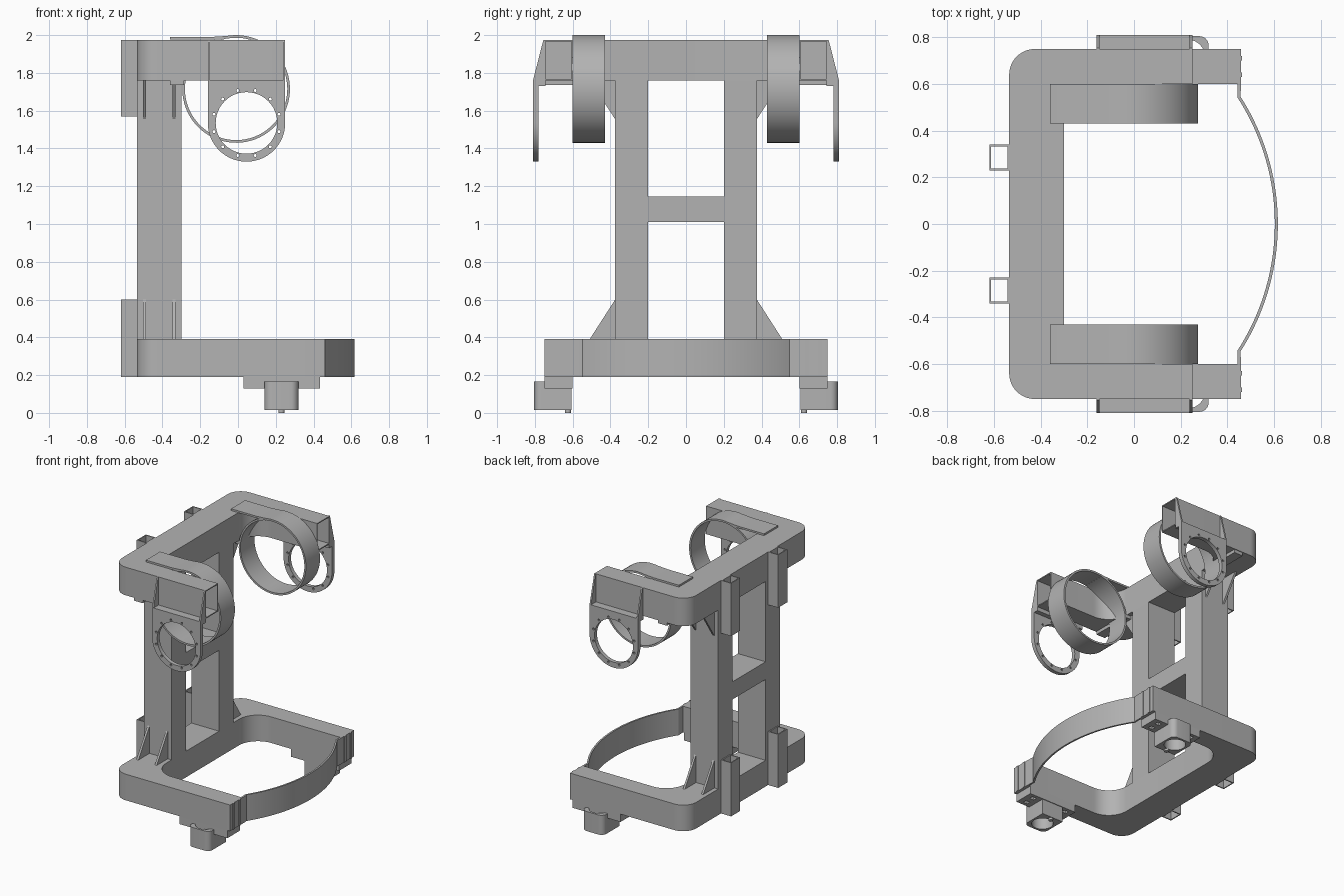
import bpy, bmesh
from math import sin, cos, pi, radians, asin
from mathutils import Vector

if "Cube" in bpy.data.objects:
    bpy.data.objects.remove(bpy.data.objects["Cube"])

grey = bpy.data.materials.new("plain grey")
grey.use_nodes = True
grey.diffuse_color = (0.45, 0.45, 0.45, 1)
grey.node_tree.nodes["Principled BSDF"].inputs["Base Color"].default_value = (0.45, 0.45, 0.45, 1)


def arc(cx, cy, r, a0, a1, n=12):
    """Points on an arc, angles in degrees."""
    angles = [radians(a0 + (a1 - a0) * i / n) for i in range(n + 1)]
    return [(cx + r * cos(a), cy + r * sin(a)) for a in angles]


def circle(cx, cy, r, n=32):
    return arc(cx, cy, r, 0, 360, n)[:-1]


def rect(a0, a1, b0, b1):
    return [(a0, b0), (a1, b0), (a1, b1), (a0, b1)]


def ribbon(path, thick):
    """Outline of a strip of even thickness that follows a path."""
    pts = [Vector(p) for p in path]
    sides = [[], []]
    for i, p in enumerate(pts):
        d = (pts[min(i + 1, len(pts) - 1)] - pts[max(i - 1, 0)]).normalized()
        n = Vector((-d.y, d.x)) * thick / 2
        sides[0].append(tuple(p + n))
        sides[1].append(tuple(p - n))
    return sides[0] + sides[1][::-1]


def prism(name, outline, axis, lo, hi):
    """Extrude a flat outline along one axis."""
    place = {"x": lambda a, b, t: (t, a, b),
             "y": lambda a, b, t: (a, t, b),
             "z": lambda a, b, t: (a, b, t)}[axis]
    bm = bmesh.new()
    ends = [[bm.verts.new(place(a, b, t)) for a, b in outline] for t in (lo, hi)]
    for ring in ends:
        bm.faces.new(ring)
    for i in range(len(outline)):
        j = (i + 1) % len(outline)
        bm.faces.new((ends[0][i], ends[0][j], ends[1][j], ends[1][i]))
    bmesh.ops.recalc_face_normals(bm, faces=bm.faces)
    mesh = bpy.data.meshes.new(name)
    bm.to_mesh(mesh)
    bm.free()
    mesh.materials.append(grey)
    obj = bpy.data.objects.new(name, mesh)
    bpy.context.collection.objects.link(obj)
    return obj


def activate(obj):
    bpy.ops.object.select_all(action="DESELECT")
    obj.select_set(True)
    bpy.context.view_layer.objects.active = obj


def cut(obj, *cutters):
    """Subtract cutters and remove them."""
    for cutter in cutters:
        mod = obj.modifiers.new("cut", "BOOLEAN")
        mod.operation, mod.solver, mod.object = "DIFFERENCE", "EXACT", cutter
        activate(obj)
        bpy.ops.object.modifier_apply(modifier=mod.name)
        bpy.data.objects.remove(cutter)
    return obj


def finish(obj, mirror=True):
    activate(obj)
    bpy.ops.object.shade_smooth_by_angle(angle=radians(30))
    if mirror:
        mod = obj.modifiers.new("mirror", "MIRROR")
        mod.use_axis = (False, True, False)
        mod.use_mirror_merge = False


def u_frame(end):
    """Half-open frame outline seen from above."""
    half = [(-0.30, 0)] + arc(-0.14, 0.44, 0.16, 180, 90) + [(end, 0.60), (end, 0.75)]
    half += arc(-0.425, 0.64, 0.11, 90, 180)
    inner = half[1:14]
    outer = half[14:]
    flip = lambda pts: [(x, -y) for x, y in pts[::-1]]
    return inner + half[14:15] + outer[1:] + flip(outer) + flip(inner)


# Upper and lower frames; the upper one has open tube ends
upper = prism("upper_frame", u_frame(0.25), "z", 1.76, 1.975)
for s in (1, -1):
    y0, y1 = sorted((s * 0.607, s * 0.743))
    cut(upper, prism("cutter", rect(y0, y1, 1.768, 1.967), "x", -0.12, 0.3))
finish(upper, False)
finish(prism("lower_frame", u_frame(0.445), "z", 0.19, 0.39), False)

# Uprights and cross beam
finish(prism("upright", rect(-0.535, -0.30, 0.20, 0.375), "z", 0.39, 1.76))
finish(prism("cross_beam", rect(-0.535, -0.30, -0.20, 0.20), "z", 1.01, 1.145), False)

# Gusset plates at the foot and head of the uprights
for x in (-0.495, -0.34):
    for name, z, tip in (("foot_gusset", 0.39, 0.60), ("head_gusset", 1.76, 1.555)):
        finish(prism(name, [(0.375, z), (0.51, z), (0.375, tip)], "x", x - 0.008, x + 0.008))

# Hollow rear sockets
for name, lo, hi in (("lower_socket", 0.19, 0.60), ("upper_socket", 1.57, 1.975)):
    socket = prism(name, rect(-0.62, -0.535, 0.23, 0.34), "z", lo, hi)
    cut(socket, prism("cutter", rect(-0.612, -0.543, 0.238, 0.332), "z", lo - 0.1, hi + 0.1))
    finish(socket)

# Upper strap rings with a flat tab on top and a clip below
loop = [(-0.36, 1.983), (-0.15, 1.983), (-0.11, 1.985)]
loop += arc(-0.01, 1.715, 0.278, 100, -258, 72)
finish(prism("strap_ring", ribbon(loop, 0.014), "y", 0.43, 0.60))
finish(prism("strap_clip", rect(-0.36, -0.285, 0.43, 0.745), "z", 1.735, 1.76))

# Hanging bearing plate with a bolt circle
cx, cz = 0.045, 1.535
plate = prism("bearing_plate", [(0.25, 1.76), (-0.16, 1.76)] + arc(cx, cz, 0.205, 180, 360, 32),
              "y", 0.78, 0.81)
cut(plate, prism("cutter", circle(cx, cz, 0.163, 48), "y", 0.7, 0.9))
for i in range(12):
    a = radians(15 + 30 * i)
    hole = circle(cx + 0.178 * cos(a), cz + 0.178 * sin(a), 0.008, 10)
    cut(plate, prism("cutter", hole, "y", 0.7, 0.9))
finish(plate)
finish(prism("bracket_shelf", rect(-0.16, 0.25, 0.745, 0.81), "z", 1.73, 1.76))
for x in (-0.16, 0.238):
    finish(prism("bracket_rib", [(0.75, 1.76), (0.81, 1.76), (0.755, 1.975), (0.75, 1.975)],
                 "x", x, x + 0.012))

# Front lower strap with ridged end plates
R, mid = 1.005, -0.395
half_angle = asin(0.545 / R) * 180 / pi
path = [(0.451, -0.75), (0.451, -0.57)] + arc(mid, 0, R, -half_angle, half_angle, 40)
path += [(0.451, 0.57), (0.451, 0.75)]
finish(prism("front_strap", ribbon(path, 0.013), "z", 0.19, 0.39), False)
for y in (0.63, 0.70):
    finish(prism("strap_ridge", rect(0.445, 0.463, y, y + 0.02), "z", 0.19, 0.39))

# Foot mounts under the lower arms, with bolt pockets
mount = prism("foot_mount", rect(0.03, 0.435, 0.60, 0.75), "z", 0.13, 0.19)
for x in (0.07, 0.36):
    for y in (0.625, 0.695):
        cut(mount, prism("cutter", rect(x, x + 0.035, y, y + 0.03), "z", 0.1, 0.17))
finish(mount)

# Foot housings: rounded blocks bored from below
block = [(0.14, 0.605)] + [(0.32, 0.605)] + arc(0.28, 0.765, 0.04, 0, 90, 8)
block += arc(0.18, 0.765, 0.04, 90, 180, 8)
housing = prism("foot_housing", block, "z", 0.015, 0.165)
cut(housing, prism("cutter", circle(0.23, 0.715, 0.075), "z", -0.1, 0.3))
finish(housing)
finish(prism("foot_pin", circle(0.23, 0.625, 0.016, 16), "z", 0, 0.02))
